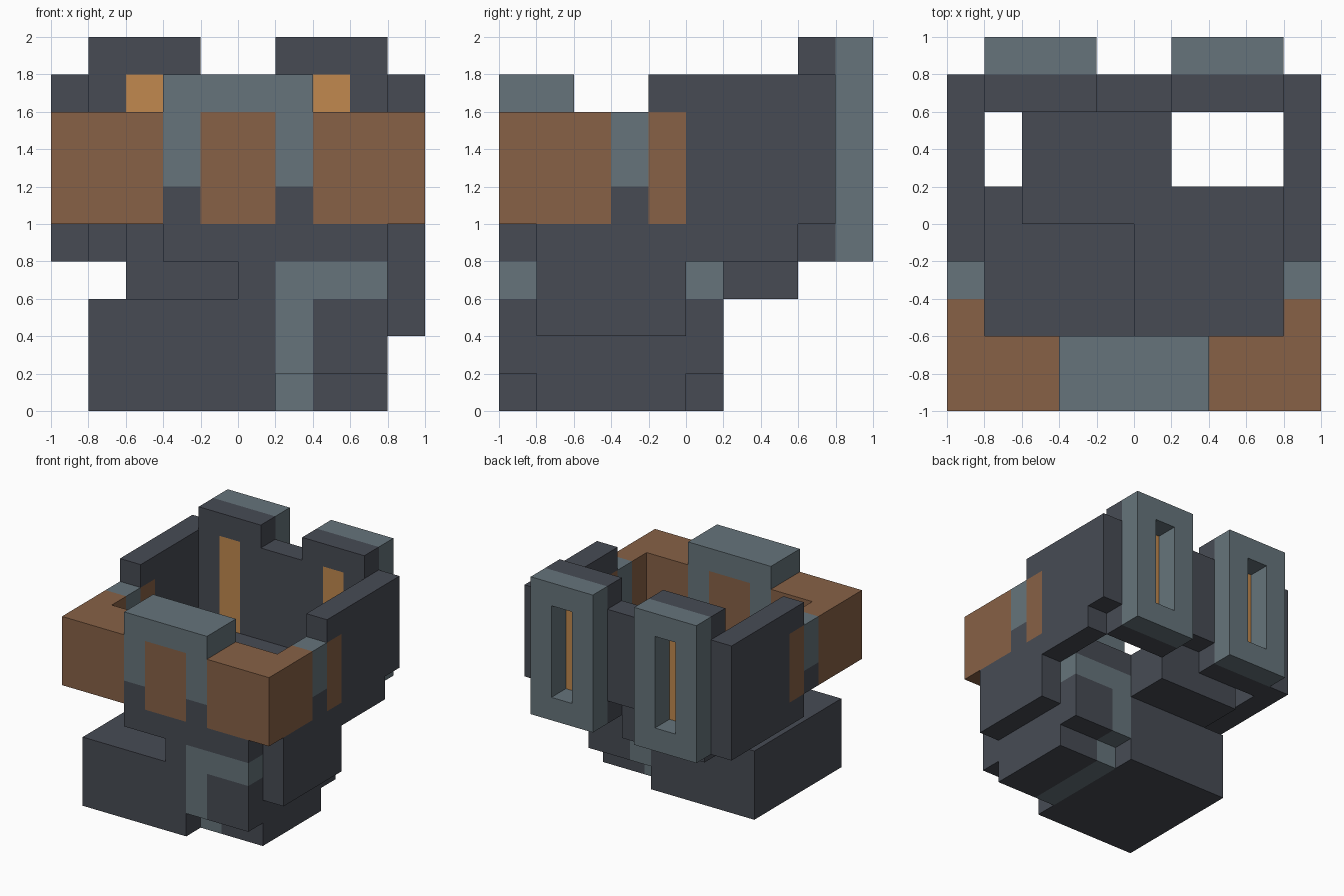
import bpy
import bmesh
from mathutils import Vector

if "Cube" in bpy.data.objects:
    bpy.data.objects.remove(bpy.data.objects["Cube"])

UNIT = 0.2  # block size


def srgb(r, g, b):
    def lin(c):
        c /= 255
        return c / 12.92 if c <= 0.04045 else ((c + 0.055) / 1.055) ** 2.4
    return (lin(r), lin(g), lin(b), 1)


COLOURS = {
    "dark_grey": srgb(71, 75, 84),
    "light_grey": srgb(102, 116, 123),
    "brown": srgb(135, 97, 70),
    "orange": srgb(193, 137, 78),
}
NAMES = list(COLOURS)
DARK, LIGHT, BROWN, ORANGE = range(4)
MATS = []
for name, col in COLOURS.items():
    m = bpy.data.materials.new(name)
    m.diffuse_color = col
    m.use_nodes = True
    m.node_tree.nodes["Principled BSDF"].inputs["Base Color"].default_value = m.diffuse_color
    MATS.append(m)


def block(x0, x1, y0, y1, z0, z1):
    """All grid cells inside a block."""
    return {(x, y, z) for x in range(x0, x1) for y in range(y0, y1) for z in range(z0, z1)}


def flip(cells):
    """Mirror cells across x = 0."""
    return {(-1 - x, y, z) for x, y, z in cells}


parts = {}
taken = set()


def part(name, cells, base, *paint):
    """Register a part: base colour, then (colour, cells) for painted areas."""
    cells = cells - taken
    taken.update(cells)
    colours = dict.fromkeys(cells, base)
    for colour, area in paint:
        for c in area & cells:
            colours[c] = colour
    parts[name] = colours


# Lower body
part("left_foot", block(-4, 1, -5, 1, 0, 3), DARK)
part("pelvis", block(-3, 1, 0, 3, 3, 5), DARK)
part("right_leg", block(0, 4, -5, 1, 1, 5), DARK,
     (LIGHT, block(1, 2, -5, 1, 1, 4)), (LIGHT, block(1, 4, -5, 1, 3, 4)))
part("right_sole", block(1, 4, -4, 0, 0, 1), DARK, (LIGHT, block(1, 2, -4, 0, 0, 1)))
part("right_hip_plate", block(4, 5, -4, 0, 2, 5), DARK)

# Chest plate with brown centre patch
part("chest_plate", block(-2, 2, -5, -3, 4, 9), DARK,
     (LIGHT, block(-2, 2, -5, -3, 6, 9)), (BROWN, block(-1, 1, -5, -3, 5, 8)))

# Wrap-around arms
arm = block(2, 5, -5, -3, 5, 8) | block(4, 5, -3, -1, 5, 8)
arm_light, arm_dark = block(4, 5, -2, -1, 6, 8), block(4, 5, -2, -1, 5, 6)
part("right_arm", arm, BROWN, (LIGHT, arm_light), (DARK, arm_dark))
part("left_arm", flip(arm), BROWN, (LIGHT, flip(arm_light)), (DARK, flip(arm_dark)))

# Side walls with a brown band at the front end
band = block(4, 5, -1, 0, 5, 8)
part("right_wall", block(4, 5, -1, 4, 5, 9) | block(4, 5, -1, 3, 4, 5), DARK, (BROWN, band))
part("left_wall", block(-5, -4, -1, 4, 4, 9), DARK, (BROWN, flip(band)))

# Back wall with two orange strips
back = block(1, 4, 3, 4, 4, 10)
strip = block(2, 3, 3, 4, 5, 9)
part("back_wall", back | flip(back) | block(-1, 1, 3, 4, 5, 9), DARK,
     (ORANGE, strip | flip(strip)))

# Slotted back pods
pod = block(1, 4, 4, 5, 4, 10) - block(2, 3, 4, 5, 5, 9)
part("right_pod", pod, LIGHT)
part("left_pod", flip(pod), LIGHT)


# Build every part from its exposed faces
def build(name, colours):
    bm = bmesh.new()
    verts = {}
    for cell, colour in colours.items():
        for axis in range(3):
            for side in (0, 1):
                near = list(cell)
                near[axis] += 2 * side - 1
                if tuple(near) in taken:
                    continue
                a, b = (axis + 1) % 3, (axis + 2) % 3
                ring = []
                for i, j in ((0, 0), (1, 0), (1, 1), (0, 1)):
                    p = list(cell)
                    p[axis] += side
                    p[a] += i
                    p[b] += j
                    p = tuple(p)
                    if p not in verts:
                        verts[p] = bm.verts.new(Vector(p) * UNIT)
                    ring.append(verts[p])
                face = bm.faces.new(ring if side else ring[::-1])
                face.material_index = colour
    bmesh.ops.dissolve_limit(bm, angle_limit=0.02, verts=bm.verts[:], edges=bm.edges[:],
                             delimit={'MATERIAL'})
    mesh = bpy.data.meshes.new(name)
    for m in MATS:
        mesh.materials.append(m)
    bm.to_mesh(mesh)
    bm.free()
    bpy.context.collection.objects.link(bpy.data.objects.new(name, mesh))


for part_name, part_colours in parts.items():
    build(part_name, part_colours)
